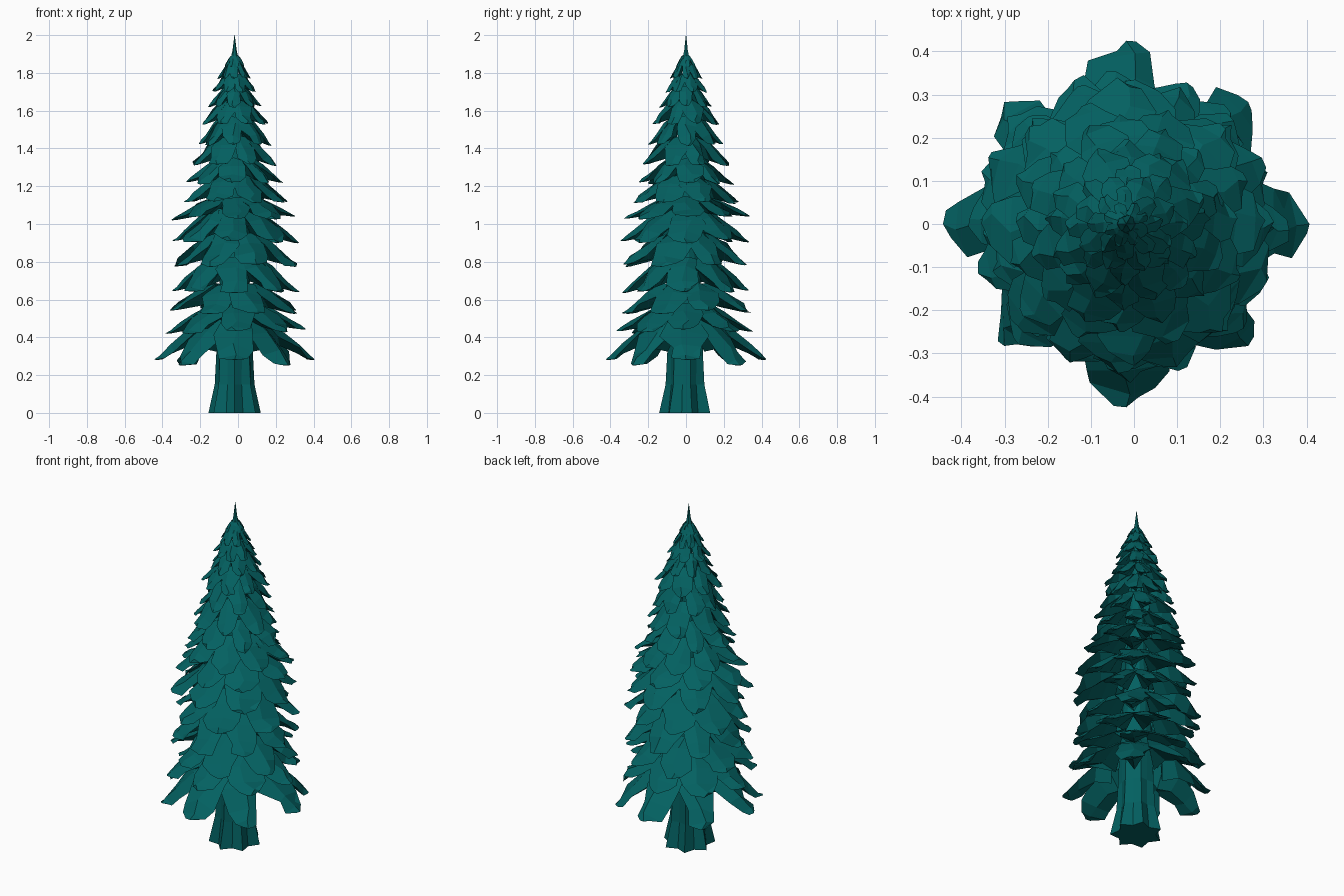
import bpy, bmesh, math, random
from mathutils import Vector

if "Cube" in bpy.data.objects:
    bpy.data.objects.remove(bpy.data.objects["Cube"])

random.seed(11)
AXIS_X = -0.018  # tree axis sits slightly left of centre

teal = bpy.data.materials.new("dark teal")
teal.diffuse_color = (0.001, 0.118, 0.119, 1)
teal.use_nodes = True
teal.node_tree.nodes["Principled BSDF"].inputs["Base Color"].default_value = teal.diffuse_color


def finish(bm, name):
    bmesh.ops.recalc_face_normals(bm, faces=bm.faces)
    mesh = bpy.data.meshes.new(name)
    bm.to_mesh(mesh)
    bm.free()
    mesh.materials.append(teal)
    ob = bpy.data.objects.new(name, mesh)
    ob.location.x = AXIS_X
    bpy.context.collection.objects.link(ob)
    return ob


def loft(bm, rings):
    """Skin a list of equal-length rings of points and cap both ends."""
    rows = [[bm.verts.new(p) for p in ring] for ring in rings]
    n = len(rows[0])
    for a, b in zip(rows, rows[1:]):
        for i in range(n):
            j = (i + 1) % n
            bm.faces.new((a[i], a[j], b[j], b[i]))
    bm.faces.new(rows[0][::-1])
    bm.faces.new(rows[-1])


def frond(bm, angle, R, z, h, lift, hang):
    """One broad ridged branch, sloping above and nearly flat below, blunt jagged end."""
    out = Vector((math.cos(angle), math.sin(angle), 0))
    side = Vector((-out.y, out.x, 0))
    jit = lambda s: random.uniform(-s, s)
    # radius, ridge height, half width, edge drop, underside height, edge setback
    spec = [(0.36, 1.40, 0.19, 0.06, 0.40, 0.02),
            (0.58, 1.00, 0.26, 0.12, 0.24 + hang, 0.03),
            (0.80, 0.50, 0.24 - hang * 0.2, 0.14, 0.10 + hang * 0.5, 0.03),
            (0.93, 0.18, 0.17, 0.10, 0.02, 0.03),
            (1.00, 0.02, 0.06, 0.02, 0.00, 0.03)]
    rings = []
    for k, (r, top, w, drop, low, back) in enumerate(spec):
        inner = k < 4
        c = out * r * R
        c.z = z + lift * r
        up = Vector((0, 0, h))
        ridge = c + up * (top + jit(0.06) * inner) + side * jit(0.08) * R * inner

        def edge(s):
            e = max(top - drop - random.uniform(-0.08, 0.1) * inner, low + 0.02)
            return c + up * e + side * s * w * R * (1 + jit(0.3)) - out * (back + jit(0.04)) * R
        rings.append([ridge, edge(1), c + up * low - out * 0.02 * R, edge(-1)])
    loft(bm, rings)


# Trunk with flared, fluted root base; it tapers up through the foliage
bm = bmesh.new()
rings = []
for z, r, flute in [(0, 0.142, 0.28), (0.15, 0.108, 0.2), (0.30, 0.10, 0.12),
                    (0.55, 0.09, 0.05), (1.2, 0.05, 0), (1.8, 0.012, 0)]:
    rings.append([((r * (1 - flute * (i % 2))) * math.cos(math.tau * (i + .5) / 14),
                   (r * (1 - flute * (i % 2))) * math.sin(math.tau * (i + .5) / 14), z)
                  for i in range(14)])
loft(bm, rings)
finish(bm, "trunk")

# Branch tiers: (tip height, reach, half-step rotation)
tiers = [(0.26, 0.40, 0), (0.43, 0.365, 0), (0.535, 0.345, 1), (0.645, 0.345, 0),
         (0.78, 0.34, 1), (0.905, 0.335, 0), (1.03, 0.325, 0), (1.11, 0.285, 1),
         (1.215, 0.25, 0), (1.31, 0.235, 1), (1.42, 0.195, 0), (1.53, 0.182, 1),
         (1.62, 0.138, 0), (1.70, 0.118, 1), (1.77, 0.088, 0), (1.835, 0.055, 1)]
for t, (z, R, turn) in enumerate(tiers):
    nxt = tiers[t + 1][0] if t + 1 < len(tiers) else 1.875
    h = nxt - z
    bm = bmesh.new()
    for i in range(8):
        a = math.tau * (i + 0.5 * turn) / 8 + random.uniform(-0.07, 0.07)
        reach = R * random.uniform(0.96, 1.05)
        lift = random.uniform(-0.012, 0.012) * R / 0.35
        hang = 0
        if t == 0:  # lowest branches hang apart, longest along the main directions
            a = math.tau * i / 8
            reach = 0.425 if i % 2 == 0 else 0.40
            lift = 0.02 if i % 2 == 0 else -0.01
            hang = 0.25
        frond(bm, a, reach, z, h, lift, hang)
    finish(bm, f"branch_tier_{t + 1:02d}")

# Pointed leader at the top
bm = bmesh.new()
loft(bm, [[(r * math.cos(math.tau * i / 6), r * math.sin(math.tau * i / 6), z)
           for i in range(6)]
          for z, r in [(1.82, 0.035), (1.875, 0.021), (1.92, 0.011), (2.0, 0.001)]])
finish(bm, "top_spike")
